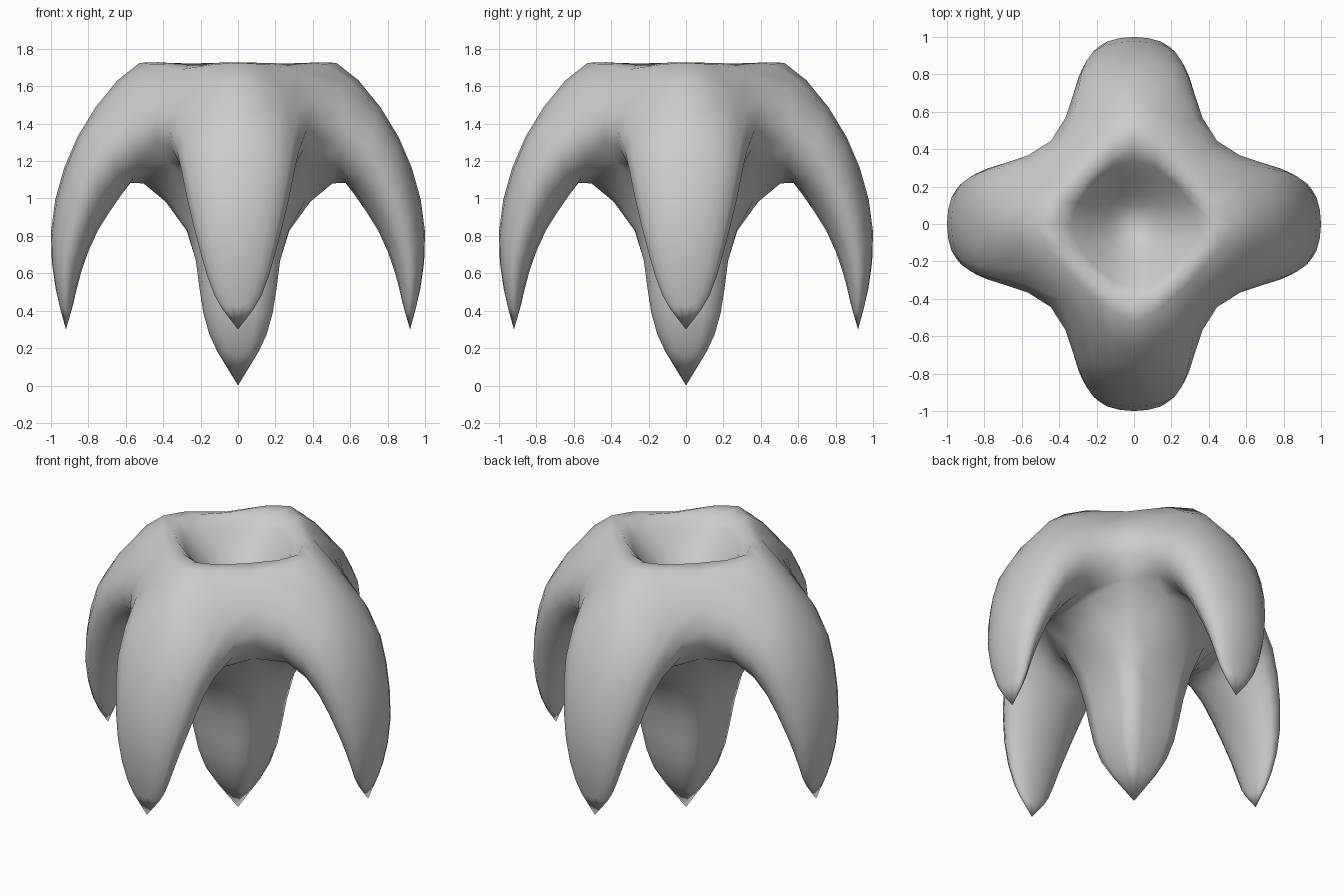
import bpy, bmesh
from math import sin, cos, pi
from mathutils import Vector, Matrix

if "Cube" in bpy.data.objects:
    bpy.data.objects.remove(bpy.data.objects["Cube"])

verts, index, faces, tips = [], {}, [], []

def vid(p):
    key = tuple(round(c, 4) + 0.0 for c in p)
    if key not in index:
        index[key] = len(verts)
        verts.append(Vector(p))
    return index[key]

def bridge(a, b):
    n = len(a)
    for i in range(n):
        j = (i + 1) % n
        faces.append([vid(a[i]), vid(a[j]), vid(b[j]), vid(b[i])])

def fan(loop, tip, sharp=True):
    n = len(loop)
    for i in range(n):
        faces.append([vid(loop[i]), vid(loop[(i + 1) % n]), vid(tip)])
    if sharp:
        tips.append(vid(tip))

def polar(r, k, z):
    return Vector((r * cos(k * pi / 4), r * sin(k * pi / 4), z))

def ring(r_axis, z_axis, r_diag, z_diag):
    return [polar(r_diag, k, z_diag) if k % 2 else polar(r_axis, k, z_axis) for k in range(8)]

# Hub: top rim, side saddles and underside
top = ring(.53, 1.725, .43, 1.69)
mid = ring(.63, 1.42, .63, 1.42)
under = ring(.51, 1.08, .52, 1.19)

# Dished crown
lip = ring(.34, 1.665, .31, 1.66)
pit = ring(.16, 1.48, .16, 1.48)
bridge(top, lip)
bridge(lip, pit)
fan(pit, (0, 0, 1.38), False)

# Central spike
loops = [under, ring(.27, .83, .335, .83), ring(.205, .52, .26, .52), ring(.15, .27, .19, .27)]
for a, b in zip(loops, loops[1:]):
    bridge(a, b)
fan(loops[-1], (0, 0, 0))

# Four curved legs: outer r, outer z, inner r, inner z, half width
sections = [(.76, 1.485, .62, 1.02, .325), (.93, 1.165, .75, .83, .272),
            (1.0, .82, .84, .60, .2), (.975, .52, .88, .44, .125)]
for k in (0, 2, 4, 6):
    l, r = (k + 1) % 8, (k - 1) % 8
    loop = [top[k], top[l], mid[l], under[l], under[k], under[r], mid[r], top[r]]
    turn = Matrix.Rotation(k * pi / 4, 3, 'Z')
    for ro, zo, ri, zi, w in sections:
        o, i = Vector((ro, 0, zo)), Vector((ri, 0, zi))
        c, h = (o + i) / 2, (o - i) / 2
        new = [turn @ (c + h * cos(a * pi / 4) + Vector((0, w * sin(a * pi / 4), 0))) for a in range(8)]
        bridge(loop, new)
        loop = new
    fan(loop, turn @ Vector((.92, 0, .30)))

# Smooth subdivided body
mesh = bpy.data.meshes.new("spiked_body")
mesh.from_pydata(verts, [], faces)
bm = bmesh.new()
bm.from_mesh(mesh)
bmesh.ops.recalc_face_normals(bm, faces=bm.faces)
bm.to_mesh(mesh)
bm.free()
crease = mesh.attributes.new("crease_vert", 'FLOAT', 'POINT')
for t in tips:
    crease.data[t].value = 1.0
body = bpy.data.objects.new("spiked_body", mesh)
bpy.context.collection.objects.link(body)
sub = body.modifiers.new("smooth", 'SUBSURF')
sub.levels = sub.render_levels = 1

# Fit the cage so the smoothed surface passes through the section points
for step in range(8):
    ev = body.evaluated_get(bpy.context.evaluated_depsgraph_get())
    m = ev.to_mesh()
    now = [m.vertices[i].co.copy() for i in range(len(verts))]
    ev.to_mesh_clear()
    for v, target, p in zip(mesh.vertices, verts, now):
        v.co += (target - p) * .8
    mesh.update()
    body.update_tag()
    bpy.context.view_layer.update()

for p in mesh.polygons:
    p.use_smooth = True
